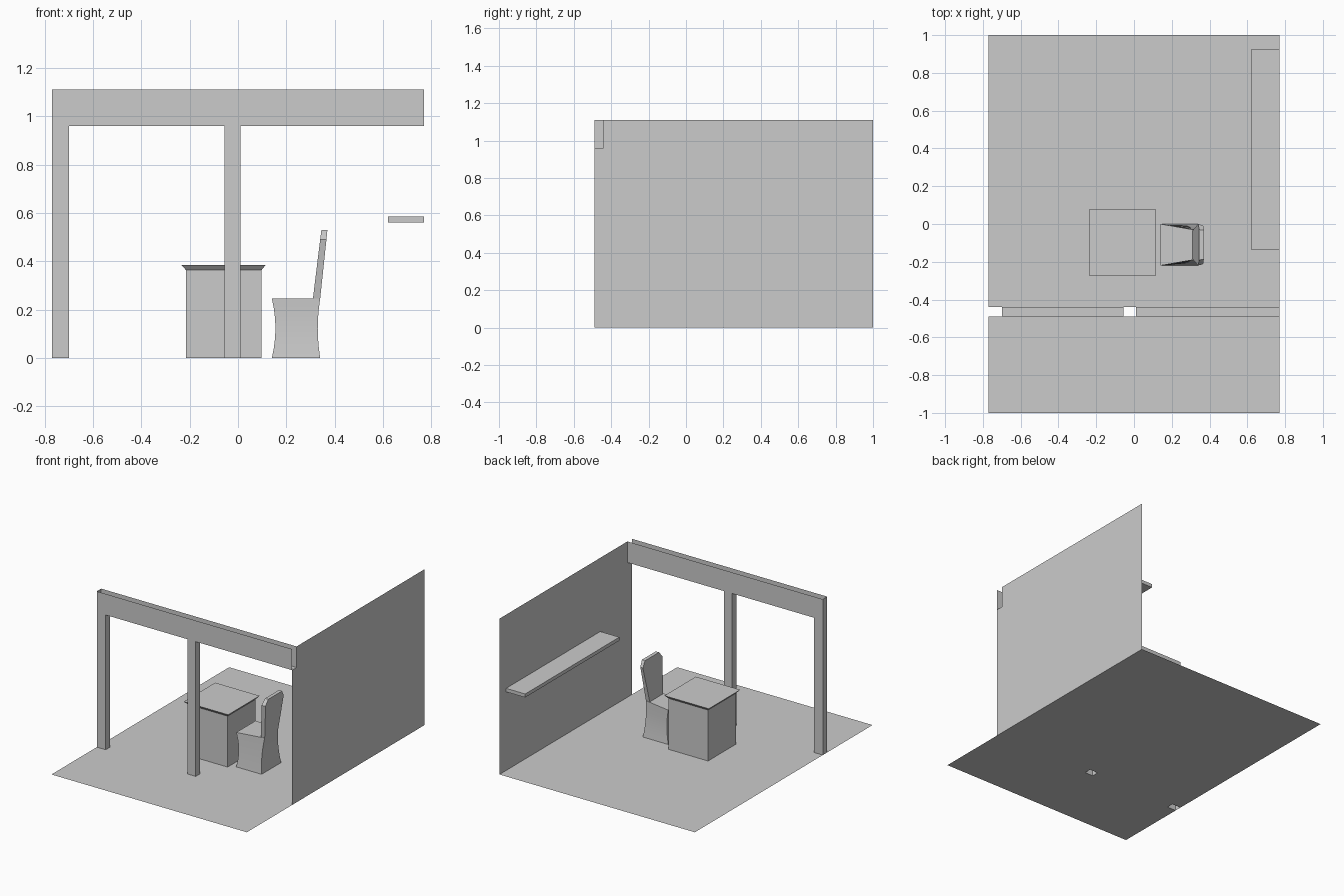
import bpy, bmesh, math

if "Cube" in bpy.data.objects:
    bpy.data.objects.remove(bpy.data.objects["Cube"])


def make(name, verts, faces, smooth=False):
    mesh = bpy.data.meshes.new(name)
    mesh.from_pydata(verts, [], faces)
    bm = bmesh.new()
    bm.from_mesh(mesh)
    bmesh.ops.recalc_face_normals(bm, faces=bm.faces)
    bm.to_mesh(mesh)
    bm.free()
    ob = bpy.data.objects.new(name, mesh)
    bpy.context.collection.objects.link(ob)
    if smooth:
        bpy.ops.object.select_all(action='DESELECT')
        bpy.context.view_layer.objects.active = ob
        ob.select_set(True)
        bpy.ops.object.shade_smooth_by_angle(angle=math.radians(30))
    return ob


def loft(name, rings, smooth=False):
    """Stack four-sided rings (z, front x, back x, front half width,
    back half width, centre y); open below, capped on top."""
    verts, faces = [], []
    for z, x0, x1, h0, h1, cy in rings:
        verts += [(x0, cy - h0, z), (x1, cy - h1, z),
                  (x1, cy + h1, z), (x0, cy + h0, z)]
    for r in range(len(rings) - 1):
        for i in range(4):
            a, b = 4 * r + i, 4 * r + (i + 1) % 4
            faces.append((a, b, b + 4, a + 4))
    n = len(verts)
    faces.append((n - 4, n - 3, n - 2, n - 1))
    return make(name, verts, faces, smooth)


X, H = 0.77, 1.11           # half width, wall height
Y0, Y1 = -0.49, -0.44       # front and back of the beam
BEAM = 0.96                 # underside of the beam
POSTS = (-X, -0.70, -0.055, 0.01)

# Floor: a grid with openings under the two hollow posts
xs, ys = POSTS + (X,), (-1, Y0, Y1, 1)
verts = [(x, y, 0) for y in ys for x in xs]
make("floor", verts,
     [(5 * j + i, 5 * j + i + 1, 5 * j + i + 6, 5 * j + i + 5)
      for j in range(3) for i in range(4) if not (j == 1 and i in (0, 2))])

# Side wall, notched where the beam meets it
wall = [(Y0, 0), (1, 0), (1, H), (Y1, H), (Y1, BEAM), (Y0, BEAM)]
make("side_wall", [(X, y, z) for y, z in wall], [tuple(range(6))])

# Beam and posts: hollow, open on top, at the wall and at the feet
p = [(X, H), (-X, H), (-X, 0), (POSTS[1], 0), (POSTS[1], BEAM),
     (POSTS[2], BEAM), (POSTS[2], 0), (POSTS[3], 0), (POSTS[3], BEAM), (X, BEAM)]
n = len(p)
faces = [tuple(range(n)), tuple(range(2 * n - 1, n - 1, -1))]
faces += [(i, i + 1, n + i + 1, n + i) for i in range(n - 1) if i not in (0, 2, 6)]
make("beam_and_posts", [(x, y, z) for y in (Y0, Y1) for x, z in p], faces)

# Shelf, open where it meets the wall
verts = [(x, y, z) for x in (0.62, X) for y in (-0.135, 0.925) for z in (0.56, 0.585)]
make("shelf", verts, [(0, 1, 3, 2), (0, 4, 5, 1), (2, 3, 7, 6), (1, 5, 7, 3), (0, 2, 6, 4)])

# Table: square pedestal flaring out to the top
TY = -0.098
loft("table", [(0, -0.215, 0.097, 0.157, 0.157, TY),
               (0.363, -0.215, 0.097, 0.157, 0.157, TY),
               (0.385, -0.235, 0.115, 0.177, 0.177, TY)])

# Chair seat: waisted block, narrowing to the back at the top
CY = -0.11
rings = []
for i in range(7):
    t = i / 6
    w = 4 * t * (1 - t)
    rings.append((0.245 * t, 0.14 + 0.015 * w, 0.34 - 0.01 * w,
                  0.11 - 0.006 * w, 0.11 - 0.035 * t, CY))
loft("chair_seat", rings, smooth=True)

# Chair back: leaning, widening upward, with clipped top corners
loft("chair_back", [(0.245, 0.31, 0.34, 0.075, 0.075, CY),
                    (0.49, 0.34, 0.366, 0.11, 0.102, CY),
                    (0.53, 0.345, 0.37, 0.08, 0.077, CY)])
